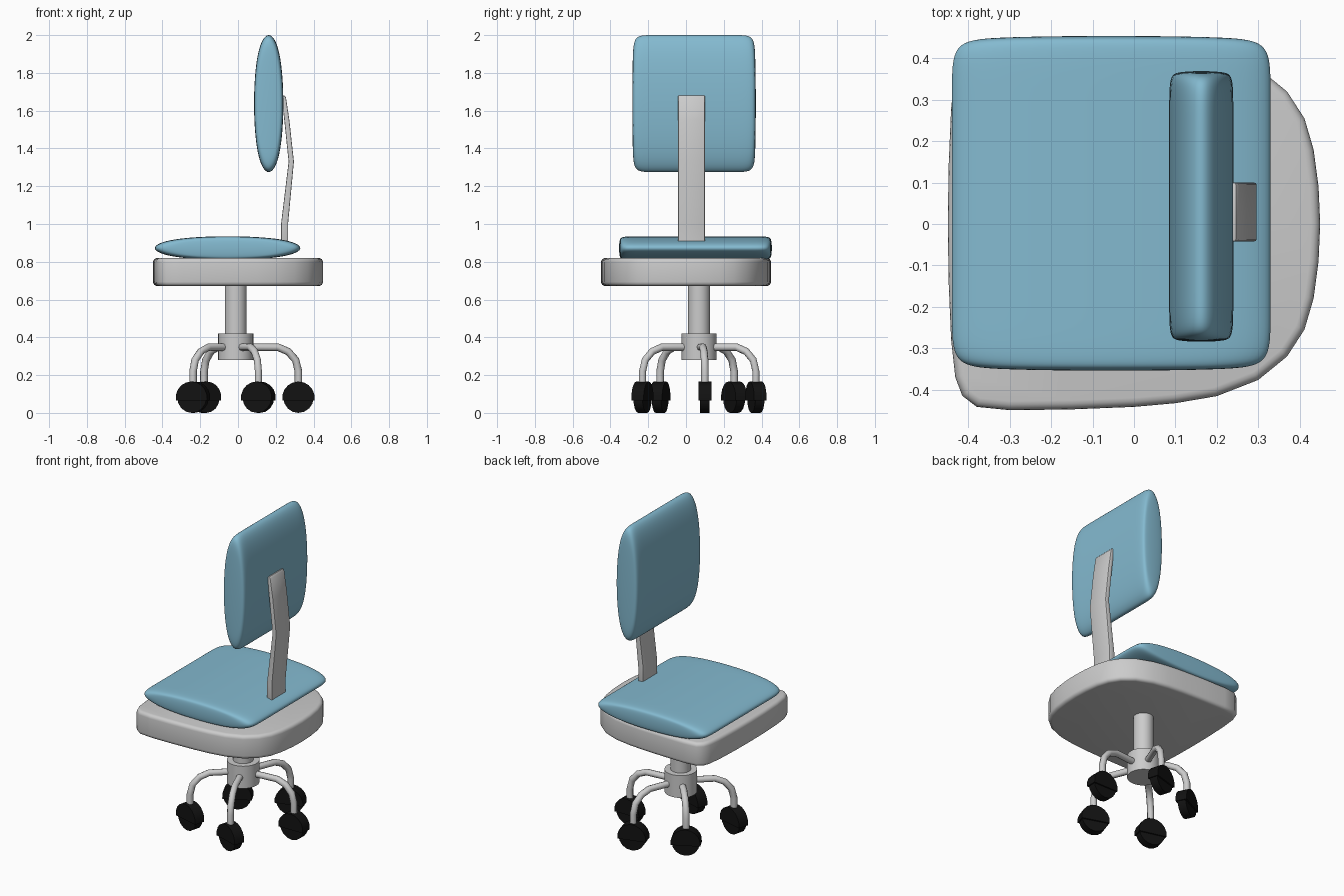
import bpy, bmesh, math
from mathutils import Vector, Matrix

if "Cube" in bpy.data.objects:
    bpy.data.objects.remove(bpy.data.objects["Cube"])


def material(name, color):
    m = bpy.data.materials.new(name)
    m.diffuse_color = color
    m.use_nodes = True
    m.node_tree.nodes["Principled BSDF"].inputs["Base Color"].default_value = m.diffuse_color
    return m


BLUE = material("blue_fabric", (0.23, 0.49, 0.63, 1))
BLACK = material("black_rubber", (0.006, 0.006, 0.006, 1))


def add_object(name, bm, mat=None, angle=None):
    bmesh.ops.recalc_face_normals(bm, faces=bm.faces)
    me = bpy.data.meshes.new(name)
    bm.to_mesh(me)
    bm.free()
    ob = bpy.data.objects.new(name, me)
    bpy.context.collection.objects.link(ob)
    if mat:
        me.materials.append(mat)
    if angle:
        bpy.ops.object.select_all(action='DESELECT')
        bpy.context.view_layer.objects.active = ob
        ob.select_set(True)
        bpy.ops.object.shade_smooth_by_angle(angle=math.radians(angle))
    return ob


def prism(points, offset):
    """Extrude a closed outline of 3D points along offset."""
    bm = bmesh.new()
    face = bm.faces.new([bm.verts.new(p) for p in points])
    ext = bmesh.ops.extrude_face_region(bm, geom=[face], use_keep_orig=True)
    verts = [g for g in ext["geom"] if isinstance(g, bmesh.types.BMVert)]
    bmesh.ops.translate(bm, verts=verts, vec=Vector(offset))
    return bm


def pad(name, lo, hi):
    """Subdivided box with support loops near its y ends, fitted to lo..hi."""
    bm = bmesh.new()
    rings = []
    for y in (-1, -0.92, 0.92, 1):
        rings.append([bm.verts.new((x, y, z))
                      for x, z in ((-1, -1), (1, -1), (1, 1), (-1, 1))])
    bm.faces.new(rings[0])
    bm.faces.new(rings[-1])
    for a, b in zip(rings, rings[1:]):
        for i in range(4):
            j = (i + 1) % 4
            bm.faces.new((a[i], a[j], b[j], b[i]))
    # B-spline smoothing shrinks the section to 11/12 and the ends slightly
    lo, hi = Vector(lo), Vector(hi)
    half = (hi - lo) / 2
    scale = Vector((half.x * 12 / 11, half.y * 1.005, half.z * 12 / 11))
    bmesh.ops.scale(bm, vec=scale, verts=bm.verts)
    bmesh.ops.translate(bm, vec=(lo + hi) / 2, verts=bm.verts)
    ob = add_object(name, bm, BLUE, 180)
    sub = ob.modifiers.new("smooth", 'SUBSURF')
    sub.levels = sub.render_levels = 4


def cylinder(name, center, r, z0, z1, segs=32):
    bm = bmesh.new()
    bmesh.ops.create_cone(bm, cap_ends=True, segments=segs, radius1=r, radius2=r,
                          depth=z1 - z0,
                          matrix=Matrix.Translation((*center, (z0 + z1) / 2)))
    return add_object(name, bm, angle=35)


# Cushions
pad("seat_cushion", (-0.44, -0.355, 0.81), (0.33, 0.455, 0.935))
pad("backrest", (0.085, -0.285, 1.275), (0.24, 0.37, 2.0))

# Seat base: tight corners at -x, broad round at +x
half = [(0.45, 0), (0.446, 0.09), (0.434, 0.18), (0.412, 0.255), (0.37, 0.32),
        (0.3, 0.377), (0.2, 0.416), (0.1, 0.433), (0, 0.442), (-0.15, 0.448),
        (-0.3, 0.45), (-0.38, 0.442), (-0.415, 0.415), (-0.432, 0.37),
        (-0.442, 0.28), (-0.448, 0.14), (-0.45, 0)]
outline = half + [(x, -y) for x, y in half[-2:0:-1]]
bm = prism([(x, y, 0.672) for x, y in outline], (0, 0, 0.148))
rims = [e for e in bm.edges if abs(e.verts[0].co.z - e.verts[1].co.z) < 1e-4]
bmesh.ops.bevel(bm, geom=rims, offset=0.022, segments=4, profile=0.5, affect='EDGES')
add_object("seat_base", bm, angle=40)

# Bent back support
support = [(0.228, 0.88), (0.265, 0.88), (0.265, 1.0), (0.296, 1.33),
           (0.272, 1.55), (0.254, 1.67), (0.246, 1.68), (0.23, 1.68),
           (0.245, 1.55), (0.268, 1.33), (0.228, 1.0)]
bm = prism([(x, -0.042, z) for x, z in support], (0, 0.142, 0))
sides = [e for e in bm.edges if abs(e.verts[0].co.y - e.verts[1].co.y) < 1e-4]
bmesh.ops.bevel(bm, geom=sides, offset=0.005, segments=2, profile=0.5, affect='EDGES')
add_object("back_support", bm, angle=30)

# Column and hub
HUB = Vector((-0.012, 0.069))
cylinder("column", HUB, 0.058, 0.40, 0.69)
cylinder("hub", HUB, 0.093, 0.28, 0.42)


def arm(name, end):
    """Tube running out of the hub and bending down to the caster."""
    d = end - HUB
    reach = d.length
    cu = bpy.data.curves.new(name, 'CURVE')
    cu.dimensions = '3D'
    cu.bevel_depth = 0.02
    cu.bevel_resolution = 2
    cu.use_fill_caps = True
    path = [(0.05, 0.348), (reach - 0.11, 0.348), (reach - 0.055, 0.325),
            (reach - 0.015, 0.28), (reach, 0.22), (reach, 0.13)]
    sp = cu.splines.new('POLY')
    sp.points.add(len(path) - 1)
    for p, (r, z) in zip(sp.points, path):
        xy = HUB + d.normalized() * r
        p.co = (xy.x, xy.y, z, 1)
    sp.use_smooth = True
    bpy.context.collection.objects.link(bpy.data.objects.new(name, cu))


def caster(index, pos, yaw):
    """Wheel disc with a wider half-round hood over it."""
    place = Matrix.Translation((*pos, 0.08)) @ Matrix.Rotation(math.radians(yaw), 4, 'Z')
    n = 16
    disc = [(0.08 * math.cos(2 * math.pi * i / n), -0.025,
             0.08 * math.sin(2 * math.pi * i / n)) for i in range(n)]
    hood = [(0.086 * math.cos(math.pi * (i / 10 * 1.1 - 0.05)), -0.034,
             0.086 * math.sin(math.pi * (i / 10 * 1.1 - 0.05))) for i in range(11)]
    for name, pts, w in (("wheel", disc, 0.05), ("wheel_hood", hood, 0.068)):
        bm = prism(pts, (0, w, 0))
        bm.transform(place)
        add_object(f"{name}_{index}", bm, BLACK, 30)


# Five arms with swivelled casters
for i, (x, y, yaw) in enumerate([(0.32, 0.1, 0), (0.108, 0.37, 16),
                                 (-0.18, 0.255, 27), (-0.238, -0.137, -15),
                                 (0.108, -0.23, -18)]):
    arm(f"arm_{i}", Vector((x, y)))
    caster(i, (x, y), yaw)
